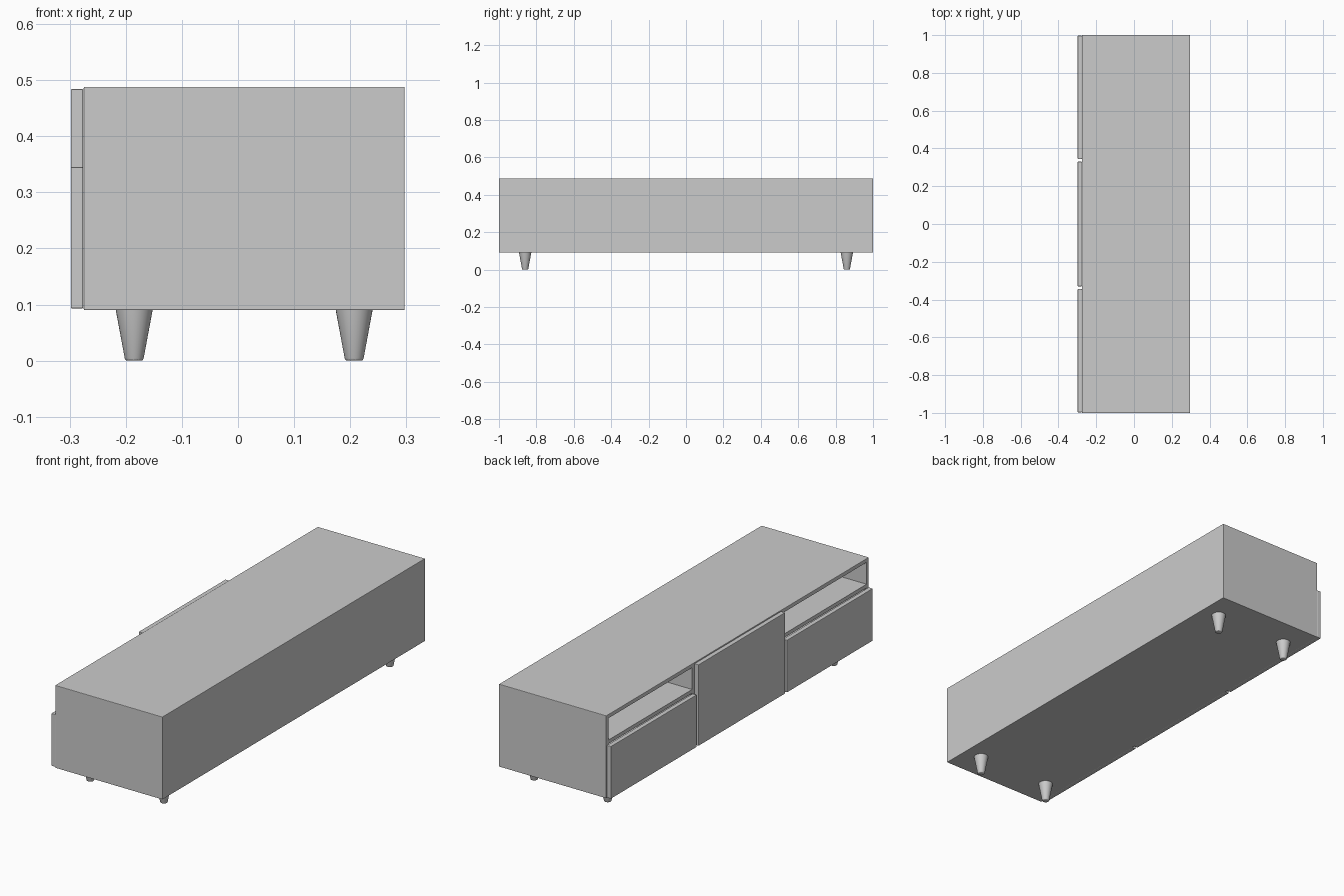
import bpy, bmesh, math
from mathutils import Matrix, Vector

if "Cube" in bpy.data.objects:
    bpy.data.objects.remove(bpy.data.objects["Cube"])


def finish(name, bm, bevel=0.0):
    mesh = bpy.data.meshes.new(name)
    bmesh.ops.recalc_face_normals(bm, faces=bm.faces)
    bm.to_mesh(mesh)
    bm.free()
    ob = bpy.data.objects.new(name, mesh)
    bpy.context.collection.objects.link(ob)
    if bevel:
        mod = ob.modifiers.new("soft_edges", "BEVEL")
        mod.width = bevel
        mod.segments = 2
    return ob


def box(name, x, y, z, bevel=0.0):
    bm = bmesh.new()
    lo, hi = Vector((x[0], y[0], z[0])), Vector((x[1], y[1], z[1]))
    bmesh.ops.create_cube(bm, size=1, matrix=Matrix.Translation((lo + hi) / 2)
                          @ Matrix.Diagonal((*(hi - lo), 1)))
    return finish(name, bm, bevel)


# Cabinet shell with its compartments hollowed out from the -x side
FRONT, BACK, BOTTOM, TOP, T = -0.275, 0.297, 0.09, 0.488, 0.018
SHELF = 0.347
cabinet = box("cabinet_body", (FRONT, BACK), (-1, 1), (BOTTOM, TOP), 0.002)
bays = [(-1 + T, -0.337 - T / 2), (-0.337 + T / 2, 0.337 - T / 2), (0.337 + T / 2, 1 - T)]
cutters = []
for i, bay in enumerate(bays):
    levels = [(BOTTOM + T, TOP - T)] if i == 1 else [(BOTTOM + T, SHELF), (SHELF + T, TOP - T)]
    for level in levels:
        cutter = box("compartment_cutter", (FRONT - 0.1, BACK - T), bay, level)
        cutter.hide_render = True
        mod = cabinet.modifiers.new("compartment", "BOOLEAN")
        mod.operation, mod.solver, mod.object = "DIFFERENCE", "EXACT", cutter
        cutters.append(cutter)

# Bake the hollowed shell and discard the cutters
bpy.context.view_layer.update()
graph = bpy.context.evaluated_depsgraph_get()
baked = bpy.data.meshes.new_from_object(cabinet.evaluated_get(graph))
cabinet.modifiers.clear()
cabinet.data = baked
for cutter in cutters:
    bpy.data.objects.remove(cutter)

# Door and the two lower drawer fronts
PANEL_X = (-0.298, -0.276)
box("centre_door", PANEL_X, (-0.33, 0.33), (0.093, 0.484), 0.002)
box("left_drawer_front", PANEL_X, (0.344, 0.997), (0.093, 0.345), 0.002)
box("right_drawer_front", PANEL_X, (-0.997, -0.344), (0.093, 0.345), 0.002)


# Tapered round legs turned from a profile of (radius, height)
def leg(name, x, y):
    bm = bmesh.new()
    profile = [(0, 0), (0.0135, 0), (0.0155, 0.001), (0.0168, 0.004), (0.033, 0.091), (0, 0.091)]
    verts = [bm.verts.new((x + r, y, z)) for r, z in profile]
    edges = [bm.edges.new(pair) for pair in zip(verts, verts[1:])]
    bmesh.ops.spin(bm, geom=verts + edges, cent=(x, y, 0), axis=(0, 0, 1),
                   angle=math.tau, steps=32)
    bmesh.ops.remove_doubles(bm, verts=bm.verts, dist=1e-5)
    ob = finish(name, bm)
    bpy.context.view_layer.objects.active = ob
    ob.select_set(True)
    bpy.ops.object.shade_smooth_by_angle(angle=math.radians(40))
    ob.select_set(False)


for row, x in (("front", -0.185), ("back", 0.207)):
    for side, y in (("left", 0.86), ("right", -0.86)):
        leg(f"{row}_{side}_leg", x, y)
